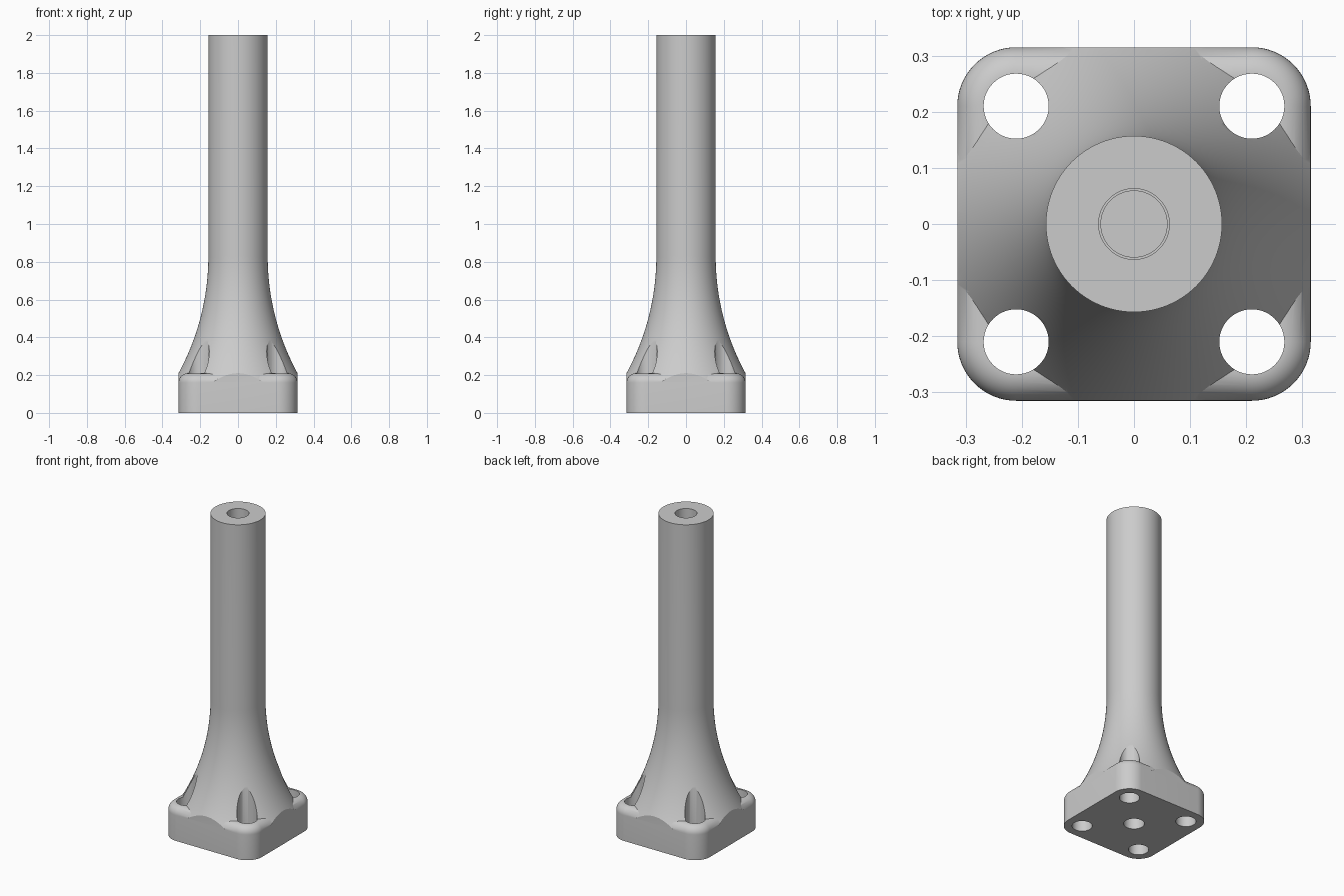
import bpy
import bmesh
from math import sin, cos, pi, sqrt, radians

if "Cube" in bpy.data.objects:
    bpy.data.objects.remove(bpy.data.objects["Cube"], do_unlink=True)

HALF, CORNER = 0.315, 0.105       # square base
PLATE_TOP, FILLET = 0.21, 0.05
SHAFT, TOP = 0.157, 2.0           # round post
FLARE_TOP, FLARE_R = 0.83, 1.295
HOLE, HOLE_POS = 0.058, 0.21

grey = bpy.data.materials.new("plain_grey")
grey.use_nodes = True
colour = (0.6, 0.6, 0.6, 1)
grey.diffuse_color = colour
grey.node_tree.nodes["Principled BSDF"].inputs["Base Color"].default_value = colour


def circle(r, z, x=0, y=0, n=96):
    return [(x + r * cos(2 * pi * i / n), y + r * sin(2 * pi * i / n), z) for i in range(n)]


def rounded_square(half, r, z, n=16):
    c, points = half - r, []
    for k, (sx, sy) in enumerate([(1, 1), (-1, 1), (-1, -1), (1, -1)]):
        for i in range(n + 1):
            a = (k + i / n) * pi / 2
            points.append((sx * c + r * cos(a), sy * c + r * sin(a), z))
    return points


def loft(name, rings):
    """Closed solid through a stack of rings."""
    bm = bmesh.new()
    loops = [[bm.verts.new(p) for p in ring] for ring in rings]
    n = len(loops[0])
    for low, high in zip(loops, loops[1:]):
        for i in range(n):
            j = (i + 1) % n
            bm.faces.new((low[i], low[j], high[j], high[i]))
    bm.faces.new(loops[0][::-1])
    bm.faces.new(loops[-1])
    bmesh.ops.recalc_face_normals(bm, faces=bm.faces)
    mesh = bpy.data.meshes.new(name)
    bm.to_mesh(mesh)
    bm.free()
    mesh.materials.append(grey)
    obj = bpy.data.objects.new(name, mesh)
    bpy.context.collection.objects.link(obj)
    return obj


def boolean(target, tool, operation):
    mod = target.modifiers.new(operation, 'BOOLEAN')
    mod.operation, mod.object, mod.solver = operation, tool, 'EXACT'
    bpy.context.view_layer.objects.active = target
    bpy.ops.object.modifier_apply(modifier=mod.name)
    bpy.data.objects.remove(tool, do_unlink=True)


# Base plate with a rounded upper edge
rings = [rounded_square(HALF, CORNER, 0)]
for i in range(11):
    a = i / 10 * pi / 2
    inset = FILLET * (1 - cos(a))
    rings.append(rounded_square(HALF - inset, CORNER - inset, PLATE_TOP - FILLET + FILLET * sin(a)))
plate = loft("base_plate", rings)

# Post with a flared foot, trimmed to the outline of the plate
rings = []
for i in range(25):
    z = 0.12 + (FLARE_TOP - 0.12) * i / 24
    rings.append(circle(SHAFT + FLARE_R - sqrt(FLARE_R ** 2 - (FLARE_TOP - z) ** 2), z))
rings.append(circle(SHAFT, TOP))
post = loft("flared_post", rings)
trim = HALF - 0.0002
boolean(post, loft("trim_block", [rounded_square(trim, CORNER, z) for z in (-0.1, 2.1)]), 'INTERSECT')
boolean(post, plate, 'UNION')

# Four bolt holes that also cut clearance slots in the flare
for sx in (-1, 1):
    for sy in (-1, 1):
        hole = loft("bolt_hole", [circle(HOLE, z, sx * HOLE_POS, sy * HOLE_POS, 48) for z in (-0.1, 0.7)])
        boolean(post, hole, 'DIFFERENCE')

# Stepped blind bore in the top, plain blind bore underneath
bore = loft("top_bore", [circle(r, z, n=64) for r, z in
                         [(0.059, 1.4), (0.059, 1.5), (0.063, 1.5), (0.063, 2.1)]])
boolean(post, bore, 'DIFFERENCE')
boolean(post, loft("bottom_bore", [circle(0.059, z, n=64) for z in (-0.1, 0.5)]), 'DIFFERENCE')

post.name = "flanged_post"
bpy.ops.object.select_all(action='DESELECT')
post.select_set(True)
bpy.context.view_layer.objects.active = post
bpy.ops.object.shade_smooth_by_angle(angle=radians(25))
